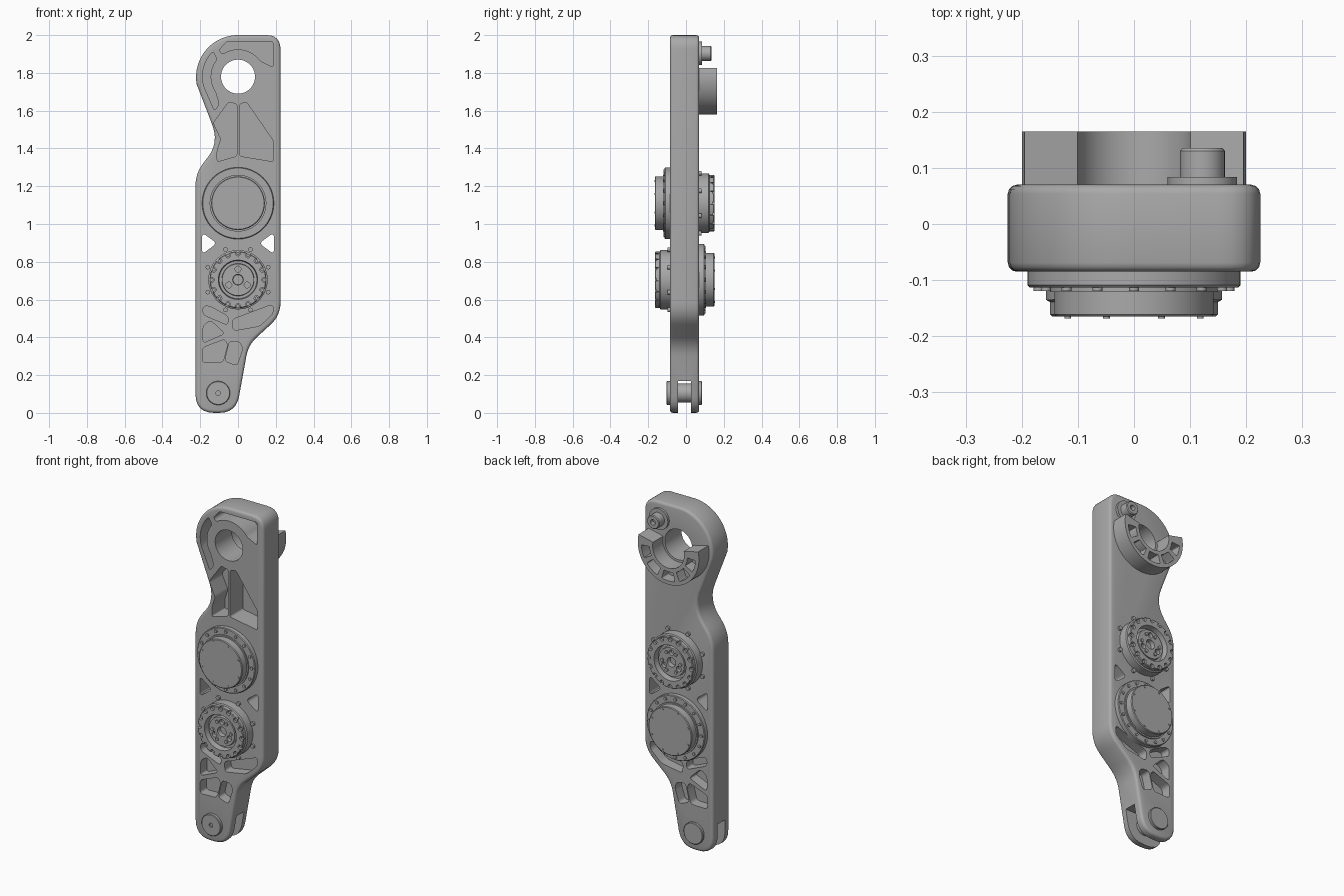
import bpy, bmesh
from math import sin, cos, pi, radians
from mathutils import Vector

if "Cube" in bpy.data.objects:
    bpy.data.objects.remove(bpy.data.objects["Cube"])

FRONT, BACK = -0.085, 0.07
grey = bpy.data.materials.new("cast_grey")
grey.use_nodes = True
grey.diffuse_color = (0.4, 0.4, 0.4, 1)
grey.node_tree.nodes["Principled BSDF"].inputs["Base Color"].default_value = grey.diffuse_color


def arc(cx, cz, r, a0, a1, n):
    angles = [radians(a0 + (a1 - a0) * i / n) for i in range(n + 1)]
    return [(cx + r * cos(a), cz + r * sin(a)) for a in angles]


def circle(cx, cz, r, n=24):
    return arc(cx, cz, r, 0, 360, n)[:-1]


def rounded(pts, default=0.0, steps=6):
    """Round each corner; a third value on a point sets its own size."""
    out = []
    for i, p in enumerate(pts):
        size = p[2] if len(p) > 2 else default
        c = Vector(p[:2])
        a = Vector(pts[i - 1][:2]) - c
        b = Vector(pts[(i + 1) % len(pts)][:2]) - c
        if size == 0:
            out.append(c)
            continue
        a = c + a.normalized() * min(size, a.length * 0.48)
        b = c + b.normalized() * min(size, b.length * 0.48)
        for k in range(steps + 1):
            t = k / steps
            out.append(a * (1 - t) ** 2 + c * 2 * t * (1 - t) + b * t * t)
    return out


def make(name, bm):
    bmesh.ops.recalc_face_normals(bm, faces=bm.faces)
    mesh = bpy.data.meshes.new(name)
    bm.to_mesh(mesh)
    bm.free()
    obj = bpy.data.objects.new(name, mesh)
    bpy.context.collection.objects.link(obj)
    mesh.materials.append(grey)
    return obj


def prisms(name, shapes):
    """One object from (outline, y0, y1) shapes."""
    bm = bmesh.new()
    for pts, y0, y1 in shapes:
        near = [bm.verts.new((p[0], y0, p[1])) for p in pts]
        far = [bm.verts.new((p[0], y1, p[1])) for p in pts]
        bm.faces.new(near)
        bm.faces.new(far[::-1])
        for i in range(len(pts)):
            bm.faces.new((near[i - 1], near[i], far[i], far[i - 1]))
    return make(name, bm)


def lathe(name, cx, cz, side, profile, steps=64):
    """Turn a (radius, height above the plate) profile about the y axis."""
    base = FRONT if side < 0 else BACK
    bm = bmesh.new()
    vs = [bm.verts.new((cx + r, base + side * d, cz)) for r, d in profile]
    es = [bm.edges.new(pair) for pair in zip(vs, vs[1:])]
    bmesh.ops.spin(bm, geom=vs + es, cent=(cx, 0, cz), axis=(0, 1, 0),
                   angle=2 * pi, steps=steps)
    bmesh.ops.remove_doubles(bm, verts=bm.verts, dist=0.0001)
    return make(name, bm)


def bolt_ring(name, cz, side, ring, count, phase, r, d0, d1):
    base = FRONT if side < 0 else BACK
    spots = arc(0, cz, ring, phase, phase + 360, count)[:-1]
    return prisms(name, [(circle(x, z, r, 12), base + side * d0, base + side * d1)
                         for x, z in spots])


def apply_all(obj):
    bpy.context.view_layer.objects.active = obj
    for m in list(obj.modifiers):
        bpy.ops.object.modifier_apply(modifier=m.name)


def cut(obj, cutter):
    m = obj.modifiers.new("cut", "BOOLEAN")
    m.operation, m.solver, m.object = "DIFFERENCE", "EXACT", cutter
    apply_all(obj)
    bpy.data.objects.remove(cutter)


# Arm plate with softened rim
outline = [(-0.225, 0, 0.1), (-0.01, 0, 0.09), (0.055, 0.36, 0.06), (0.225, 0.515, 0.07),
           (0.225, 2, 0.075)]
outline += arc(0, 1.778, 0.222, 90, 190, 24)
outline += [(-0.1, 1.43, 0.1), (-0.225, 1.27, 0.07)]
arm = prisms("arm_plate", [(rounded(outline), FRONT, BACK)])
bevel = arm.modifiers.new("rim", "BEVEL")
bevel.width, bevel.segments, bevel.limit_method = 0.016, 3, "ANGLE"
bevel.angle_limit = radians(60)
apply_all(arm)

# Deep pockets between the ribs of the upper arm, front only
upper = [
    [(-0.1, 1.92), (-0.06, 1.965), (0.185, 1.965), (0.185, 1.83)]
    + arc(0, 1.78, 0.145, 35, 125, 8),
    arc(0, 1.78, 0.188, 135, 195, 8) + [(-0.125, 1.6), (-0.1, 1.635)]
    + arc(0, 1.78, 0.145, 215, 140, 8),
    [(-0.13, 1.535), (-0.05, 1.645), (-0.006, 1.635), (-0.006, 1.36), (-0.11, 1.33),
     (-0.11, 1.39), (-0.09, 1.45)],
    [(0.008, 1.635), (0.045, 1.645), (0.187, 1.44), (0.187, 1.33), (0.008, 1.36)],
]
cut(arm, prisms("upper_cutter", [(rounded(p, 0.012), FRONT - 0.05, 0.035) for p in upper]))

# Shallower pockets of the lower arm, on both faces
lower = [
    [(-0.185, 0.565), (-0.15, 0.565), (-0.05, 0.51), (-0.055, 0.465), (-0.185, 0.52)],
    [(-0.185, 0.46), (-0.145, 0.49), (-0.07, 0.42), (-0.185, 0.37)],
    [(-0.03, 0.495), (0.185, 0.575), (0.185, 0.525), (0.115, 0.46), (-0.025, 0.435)],
    [(-0.188, 0.345), (-0.07, 0.39), (-0.055, 0.36), (-0.08, 0.268), (-0.188, 0.265)],
    [(-0.045, 0.38), (0.01, 0.375), (0.025, 0.34), (-0.005, 0.25), (-0.07, 0.275)],
]
for y0, y1 in ((FRONT - 0.05, FRONT + 0.06), (BACK - 0.06, BACK + 0.05)):
    cut(arm, prisms("lower_cutter", [(rounded(p, 0.02), y0, y1) for p in lower]))

# Through openings: shaft bore, two triangular windows, fork slot
through = [(circle(0, 1.78, 0.09, 64), -1, 1)]
for s in (-1, 1):
    window = [(s * 0.19, 0.955), (s * 0.19, 0.84), (s * 0.112, 0.898)]
    through.append((rounded(window, 0.025), -1, 1))
through.append(([(-1, -1), (1, -1), (1, 0.17), (-1, 0.17)], -0.043, 0.027))
cut(arm, prisms("through_cutter", through))

# Fork pin with its end caps
lathe("fork_pin", -0.105, 0.105, -1, [(0, -0.15), (0.05, -0.15), (0.05, -0.01), (0, -0.01)])
lathe("pin_cap_front", -0.105, 0.105, -1,
      [(0, -0.01), (0.063, -0.01), (0.063, 0.015), (0.06, 0.018), (0.012, 0.018),
       (0.012, 0.008), (0, 0.008)])
lathe("pin_cap_back", -0.105, 0.105, 1,
      [(0, -0.01), (0.063, -0.01), (0.063, 0.012), (0.06, 0.015), (0, 0.015)])

# Two joint drives, one facing each way: cover on one face, output hub on the other
for label, cz, side in (("upper", 1.11, -1), ("lower", 0.705, 1)):
    lathe(label + "_cover", 0, cz, side,
          [(0, -0.01), (0.19, -0.01), (0.19, 0.024), (0.186, 0.028), (0.15, 0.028),
           (0.15, 0.036), (0.142, 0.036), (0.142, 0.076), (0.138, 0.08), (0, 0.08)])
    bolt_ring(label + "_flange_bolts", cz, side, 0.17, 16, 0, 0.009, 0.02, 0.034)
    bolt_ring(label + "_cover_bolts", cz, side, 0.128, 8, 22.5, 0.006, 0.07, 0.083)

    hub = lathe(label + "_hub", 0, cz, -side,
                [(0, -0.01), (0.157, -0.01), (0.157, 0.05), (0.15, 0.054), (0.15, 0.076),
                 (0.146, 0.08), (0.104, 0.08), (0.1, 0.045), (0.086, 0.045), (0.084, 0.066),
                 (0.028, 0.066), (0.026, 0.04), (0, 0.04)])
    cut(hub, bolt_ring("hub_cutter", cz, -side, 0.139, 16, 0, 0.013, 0.06, 0.2))
    cut(hub, bolt_ring("hub_cutter", cz, -side, 0.056, 3, 90, 0.016, 0.045, 0.2))
    bolt_ring(label + "_rim_bolts", cz, -side, 0.139, 16, 0, 0.009, 0.05, 0.07)
    bolt_ring(label + "_hub_bolts", cz, -side, 0.06, 6, 60, 0.01, 0.055, 0.073)
    bolt_ring(label + "_plate_bolts", cz, -side, 0.173, 8, 22.5, 0.012, -0.01, 0.012)

# Curved stop around the bore on the back, with recessed cells
stop = arc(0, 1.78, 0.2, 167, 373, 48) + arc(0, 1.78, 0.103, 373, 167, 40)
stop_block = prisms("curved_stop", [(stop, BACK - 0.01, 0.165)])
cells = [arc(0, 1.78, 0.178, a - w, a + w, 8) + arc(0, 1.78, 0.125, a + w, a - w, 8)
         for a, w in ((196, 12), (232, 14), (270, 14), (308, 14), (344, 12))]
cut(stop_block, prisms("cell_cutter", [(rounded(c, 0.01), 0.1, 1) for c in cells]))

# Stop stud with a socket
lathe("stop_stud", 0.122, 1.903, 1,
      [(0, -0.01), (0.062, -0.01), (0.062, 0.014), (0.04, 0.014), (0.04, 0.06),
       (0.036, 0.065), (0.016, 0.065), (0.016, 0.04), (0, 0.04)], 32)

# Smooth curved walls, keep edges crisp
for obj in bpy.context.collection.objects:
    obj.select_set(obj.type == "MESH" and grey.name in obj.data.materials)
bpy.context.view_layer.objects.active = arm
bpy.ops.object.shade_smooth_by_angle(angle=radians(32))
